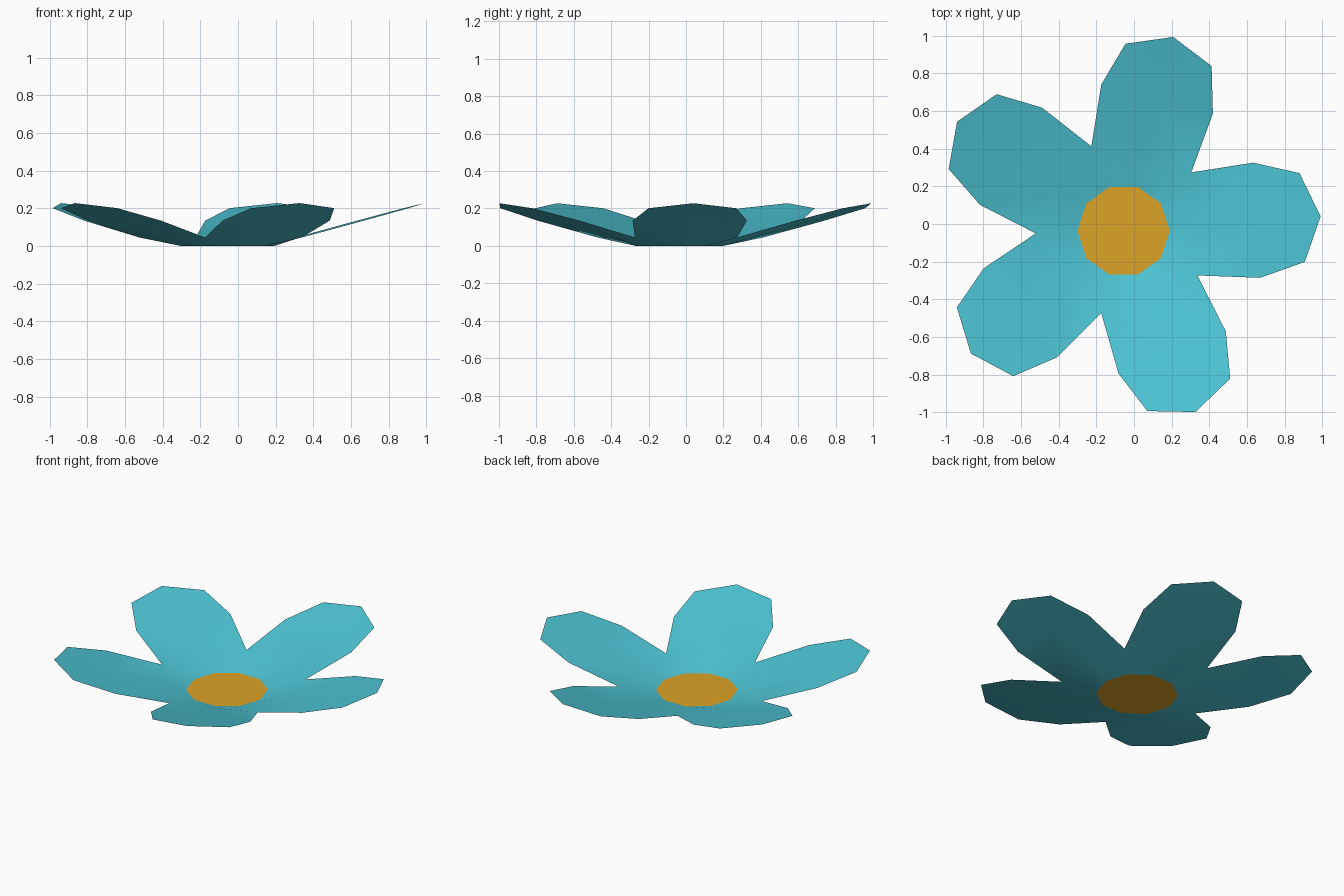
import bpy, bmesh, math
from mathutils import Vector, Matrix

if "Cube" in bpy.data.objects:
    bpy.data.objects.remove(bpy.data.objects["Cube"])


def material(name, rgb):
    m = bpy.data.materials.new(name)
    m.diffuse_color = (*rgb, 1)
    m.use_nodes = True
    m.node_tree.nodes["Principled BSDF"].inputs["Base Color"].default_value = m.diffuse_color
    return m


def finish(bm, name, mat):
    bmesh.ops.recalc_face_normals(bm, faces=bm.faces)
    if sum(f.normal.z for f in bm.faces) < 0:
        bmesh.ops.reverse_faces(bm, faces=bm.faces)
    for f in bm.faces:
        f.smooth = True
    mesh = bpy.data.meshes.new(name)
    bm.to_mesh(mesh)
    bm.free()
    mesh.materials.append(mat)
    obj = bpy.data.objects.new(name, mesh)
    bpy.context.collection.objects.link(obj)
    return obj


teal = material("teal petal", (0.075, 0.558, 0.665))
gold = material("golden centre", (0.72, 0.37, 0.02))

# Ten-sided ring shared by the centre and the petal roots
CENTRE = Vector((-0.055, -0.036, 0.003))
ring = [CENTRE + Vector((0.245 * math.cos(math.radians(36 * i)),
                         0.245 * math.sin(math.radians(36 * i)), 0))
        for i in range(10)]

# Flat golden centre
bm = bmesh.new()
bm.faces.new([bm.verts.new(p) for p in ring])
finish(bm, "flower_centre", gold)

# Petal half outline: distance along, half width, height
ROWS = [(0.377, 0.274, 0.048), (0.708, 0.306, 0.138), (0.95, 0.236, 0.204)]
TIP = (1.048, 0, 0.231)
ORIGIN = Vector((-0.056, -0.022, 0))

# Five petals, joined at the valleys and around the centre
bm = bmesh.new()
for k in range(5):
    turn = Matrix.Rotation(math.radians(3.4 + 72 * k), 3, 'Z')

    def vert(x, y, z):
        return bm.verts.new(ORIGIN + turn @ Vector((x, y, z)))

    rows = [[bm.verts.new(ring[(2 * k + j) % 10]) for j in (-1, 0, 1)]]
    for x, w, z in ROWS:
        rows.append([vert(x, -w, z), vert(x, 0, z - 0.003), vert(x, w, z)])
    for a, b in zip(rows, rows[1:]):
        for j in (0, 1):
            bm.faces.new((a[j], b[j], b[j + 1], a[j + 1]))
    tip = vert(*TIP)
    for j in (0, 1):
        bm.faces.new((rows[-1][j], tip, rows[-1][j + 1]))
bmesh.ops.remove_doubles(bm, verts=bm.verts, dist=0.004)
# Rest the flower on the ground
low = min(v.co.z for v in bm.verts)
for v in bm.verts:
    v.co.z -= low
finish(bm, "petals", teal)
bpy.data.objects["flower_centre"].location.z = -low
